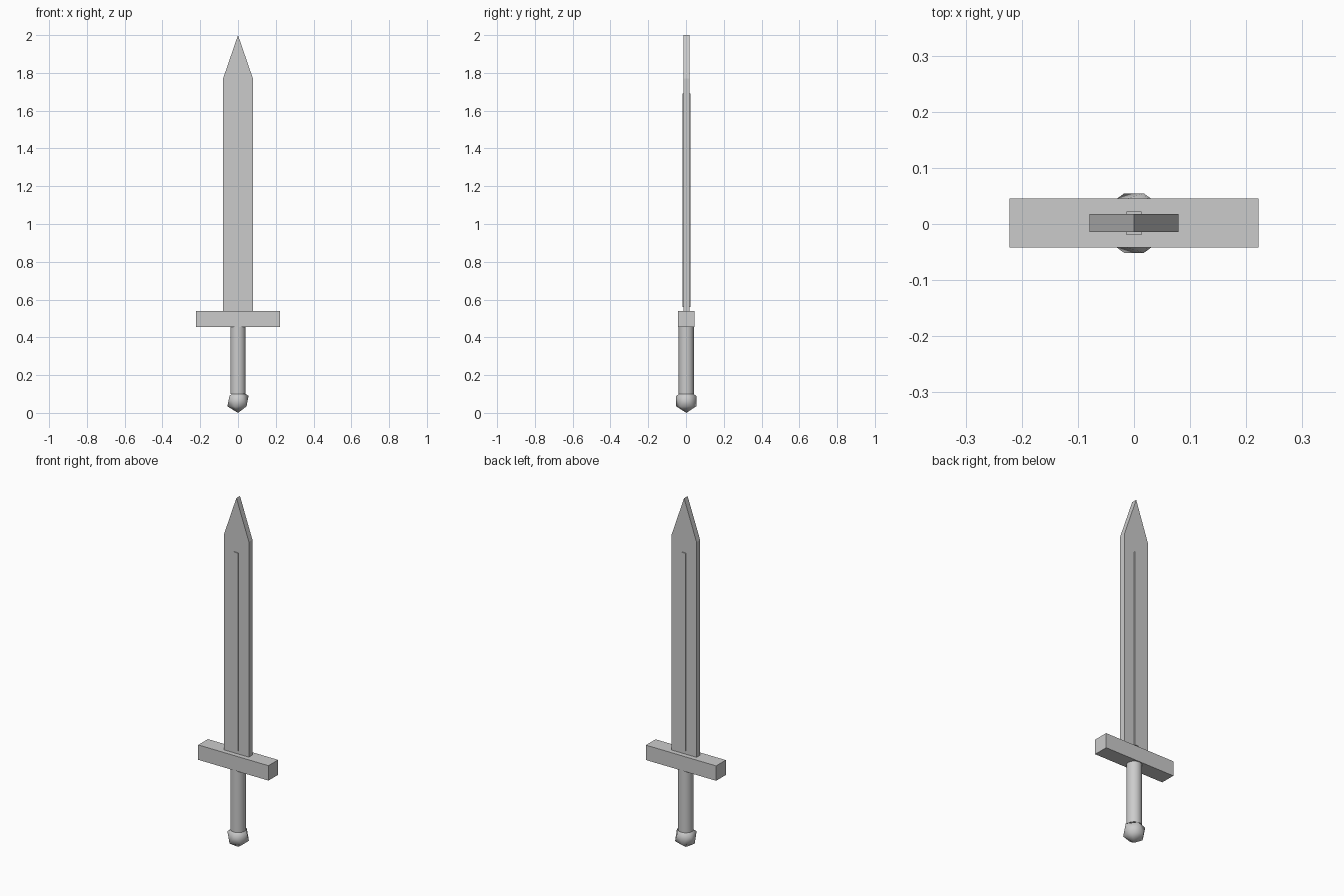
import bpy, bmesh
from math import radians

if "Cube" in bpy.data.objects:
    bpy.data.objects.remove(bpy.data.objects["Cube"])

YC = 0.0015  # shared centre line in depth


def box(name, half_x, half_y, z0, z1):
    bpy.ops.mesh.primitive_cube_add(size=1, location=(0, YC, (z0 + z1) / 2))
    ob = bpy.context.object
    ob.name = name
    ob.scale = (2 * half_x, 2 * half_y, z1 - z0)
    bpy.ops.object.transform_apply(location=False, rotation=False, scale=True)
    return ob


# blade: pointed outline extruded through its thickness
outline = [(-0.079, 0.53), (0.079, 0.53), (0.079, 1.77), (0, 2.0), (-0.079, 1.77)]
half = 0.016
bm = bmesh.new()
face = bm.faces.new([bm.verts.new((x, YC - half, z)) for x, z in outline])
ext = bmesh.ops.extrude_face_region(bm, geom=[face])
bmesh.ops.translate(bm, vec=(0, 2 * half, 0),
                    verts=[v for v in ext["geom"] if isinstance(v, bmesh.types.BMVert)])
bmesh.ops.recalc_face_normals(bm, faces=bm.faces)
mesh = bpy.data.meshes.new("blade")
bm.to_mesh(mesh)
bm.free()
bpy.context.collection.objects.link(bpy.data.objects.new("blade", mesh))

# raised central ridge on both blade faces
box("blade_ridge", 0.0135, 0.021, 0.56, 1.69)

# cross guard
box("cross_guard", 0.222, 0.0435, 0.455, 0.54)

# round grip
bpy.ops.mesh.primitive_cylinder_add(vertices=32, radius=0.04, depth=0.36,
                                    location=(0, YC, 0.28))
bpy.context.object.name = "grip"
bpy.ops.object.shade_smooth_by_angle(angle=radians(30))

# twenty-sided pommel
bpy.ops.mesh.primitive_ico_sphere_add(subdivisions=1, radius=0.0625,
                                      location=(0, YC, 0.0625))
bpy.context.object.name = "pommel"
bpy.ops.object.shade_smooth()
